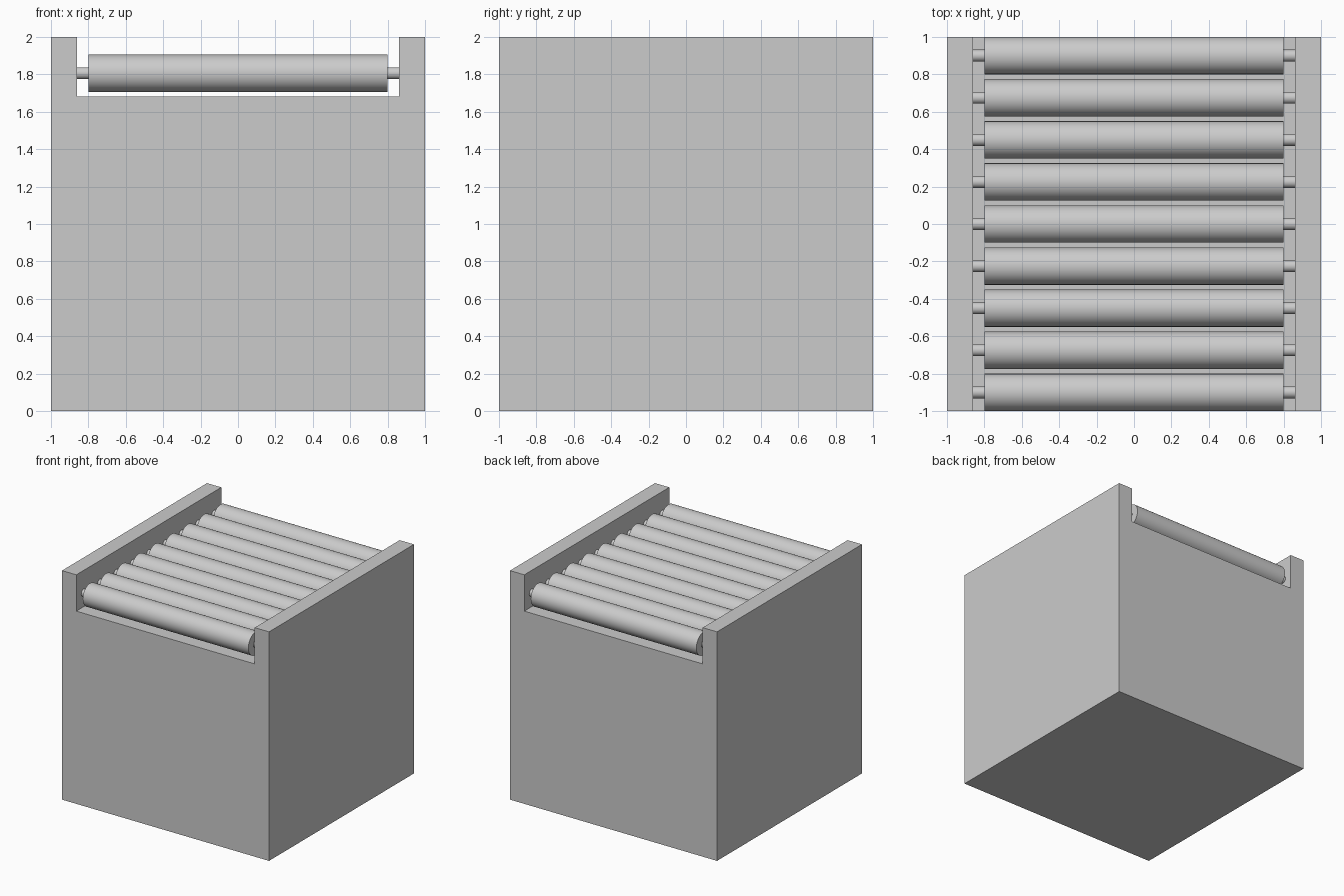
import bpy, bmesh, math
from mathutils import Matrix

if "Cube" in bpy.data.objects:
    bpy.data.objects.remove(bpy.data.objects["Cube"])


def finish(name, bm):
    bmesh.ops.recalc_face_normals(bm, faces=bm.faces)
    mesh = bpy.data.meshes.new(name)
    bm.to_mesh(mesh)
    bm.free()
    obj = bpy.data.objects.new(name, mesh)
    bpy.context.collection.objects.link(obj)
    return obj


def x_cylinder(name, radius, x0, x1, y, z, sides=32):
    bm = bmesh.new()
    place = Matrix.Translation(((x0 + x1) / 2, y, z)) @ Matrix.Rotation(math.pi / 2, 4, 'Y')
    bmesh.ops.create_cone(bm, cap_ends=True, segments=sides, radius1=radius,
                          radius2=radius, depth=x1 - x0, matrix=place)
    # smooth sides, flat caps
    for f in bm.faces:
        f.smooth = len(f.verts) == 4
    for e in bm.edges:
        e.smooth = all(f.smooth for f in e.link_faces)
    return finish(name, bm)


# Base block with side rails: channel profile extruded front to back
WALL, FLOOR = 0.862, 1.683
profile = [(-1, 0), (1, 0), (1, 2), (WALL, 2), (WALL, FLOOR),
           (-WALL, FLOOR), (-WALL, 2), (-1, 2)]
bm = bmesh.new()
face = bm.faces.new([bm.verts.new((x, -1, z)) for x, z in profile])
ext = bmesh.ops.extrude_face_region(bm, geom=[face])
bmesh.ops.translate(bm, vec=(0, 2, 0),
                    verts=[v for v in ext["geom"] if isinstance(v, bmesh.types.BMVert)])
finish("conveyor_base", bm)

# Rollers, each on an axle between the rails
for i in range(9):
    y = -0.9 + 0.225 * i
    x_cylinder(f"roller_{i + 1}", 0.1, -0.8, 0.8, y, 1.806)
    x_cylinder(f"axle_{i + 1}", 0.032, -WALL, WALL, y, 1.806)
